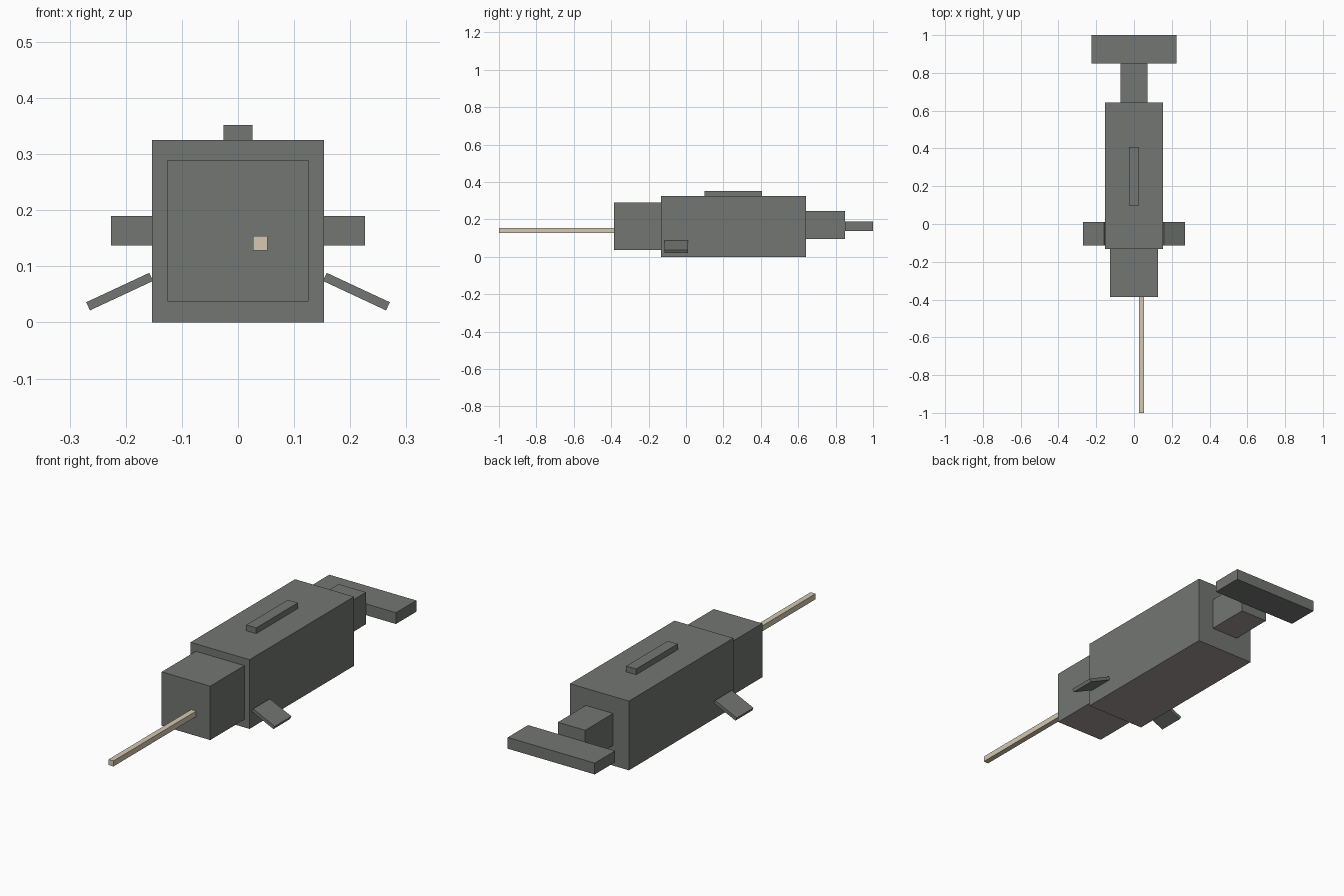
import bpy
from math import radians
from mathutils import Matrix, Vector

cube = bpy.data.objects.get("Cube")
if cube:
    bpy.data.objects.remove(cube, do_unlink=True)


def material(name, rgb):
    mat = bpy.data.materials.new(name)
    mat.use_nodes = True
    colour = (*rgb, 1)
    mat.diffuse_color = colour
    bsdf = mat.node_tree.nodes["Principled BSDF"]
    bsdf.inputs["Base Color"].default_value = colour
    bsdf.inputs["Roughness"].default_value = 0.8
    return mat


grey = material("slate grey skin", (0.17, 0.18, 0.17))
pale = material("pale belly", (0.37, 0.32, 0.30))
ivory = material("ivory tusk", (0.66, 0.58, 0.44))


def box(name, x, y, z, mat, belly=None, tilt=0):
    """Box from (low, high) extents; its underside may take a belly colour."""
    spans = (x, y, z)
    centre = Vector([(a + b) / 2 for a, b in spans])
    size = [b - a for a, b in spans]
    bpy.ops.mesh.primitive_cube_add(size=1, location=centre, rotation=(0, tilt, 0))
    ob = bpy.context.object
    ob.name = name
    ob.data.transform(Matrix.Diagonal((*size, 1)))
    ob.data.materials.append(mat)
    if belly:
        ob.data.materials.append(belly)
        for face in ob.data.polygons:
            if face.normal.z < -0.5:
                face.material_index = 1
    return ob


# Body, head and tail, with pale undersides
box("body", (-0.153, 0.153), (-0.133, 0.642), (0, 0.325), grey, pale)
box("head", (-0.126, 0.126), (-0.386, -0.133), (0.037, 0.29), grey, pale)
box("tail", (-0.071, 0.071), (0.642, 0.849), (0.095, 0.245), grey, pale)

# Tail fluke and back ridge
box("tail_fluke", (-0.226, 0.226), (0.849, 1), (0.137, 0.19), grey)
box("back_ridge", (-0.026, 0.026), (0.098, 0.407), (0.325, 0.352), grey)

# Off-centre tusk
box("tusk", (0.027, 0.053), (-1, -0.386), (0.128, 0.154), ivory)

# Drooping side flippers
for side, sign in (("left", 1), ("right", -1)):
    mid = sign * 0.211
    box(side + "_flipper", (mid - 0.062, mid + 0.062), (-0.114, 0.01),
        (0.047, 0.063), grey, tilt=sign * radians(25))
